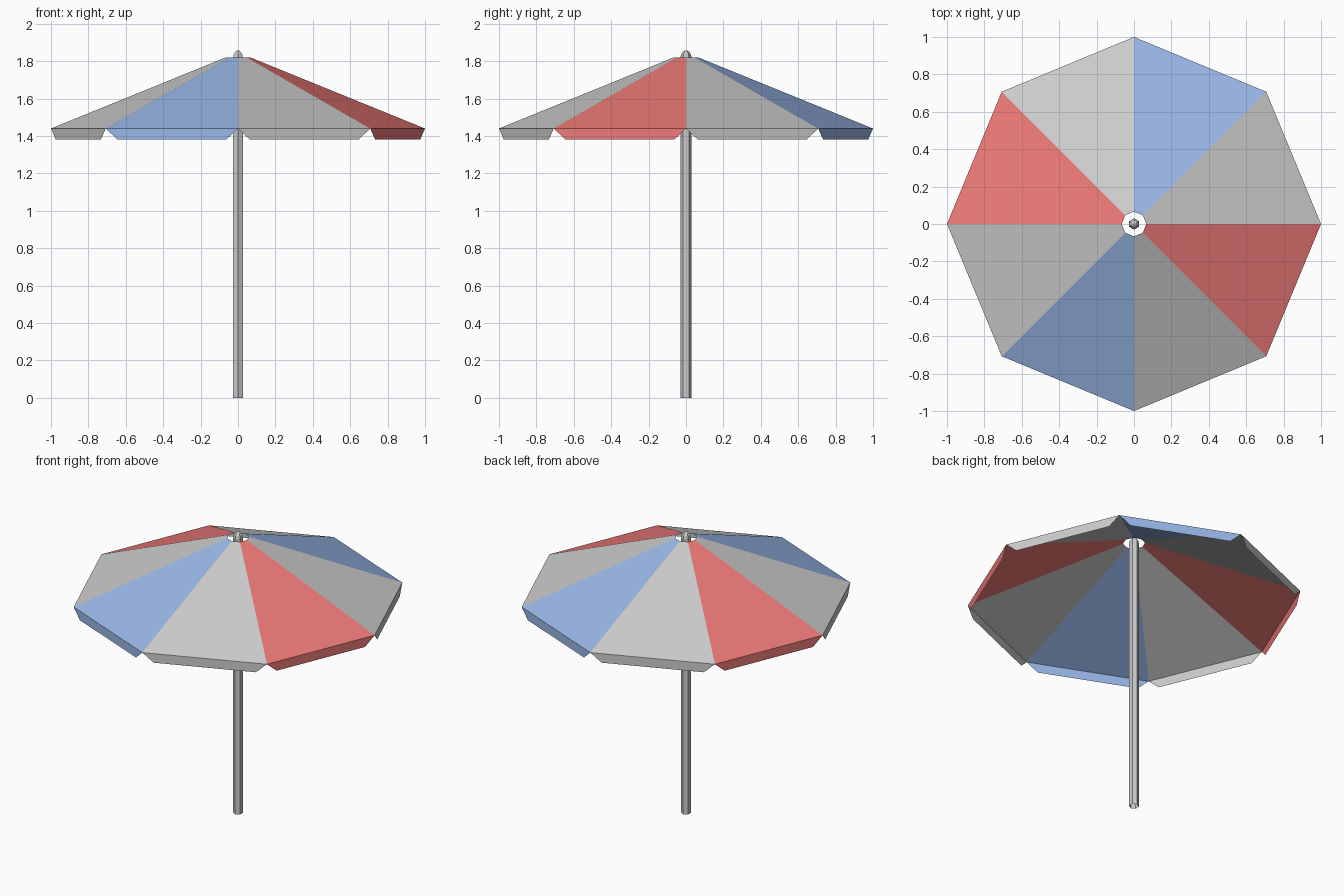
import bpy
from math import sin, cos, radians

if "Cube" in bpy.data.objects:
    bpy.data.objects.remove(bpy.data.objects["Cube"])

SEGMENTS = 8
RIM_R, RIM_Z = 1.0, 1.44
TOP_R, TOP_Z = 0.066, 1.82
FLAP_Z, FLAP_INSET = 1.38, 0.09


def make_object(name, verts, faces, material=None):
    mesh = bpy.data.meshes.new(name)
    mesh.from_pydata(verts, [], faces)
    mesh.update()
    obj = bpy.data.objects.new(name, mesh)
    bpy.context.collection.objects.link(obj)
    if material:
        mesh.materials.append(material)
    return obj


def make_material(name, color):
    mat = bpy.data.materials.new(name)
    mat.diffuse_color = (*color, 1.0)
    mat.use_nodes = True
    mat.node_tree.nodes["Principled BSDF"].inputs["Base Color"].default_value = mat.diffuse_color
    return mat


def polar(radius, degrees, z):
    a = radians(degrees)
    return (radius * cos(a), radius * sin(a), z)


def lathe(name, profile, sides, start, tip=None):
    """Faceted surface of revolution, optionally closed at a tip point."""
    verts = [polar(r, start + 360 * i / sides, z)
             for r, z in profile for i in range(sides)]
    faces = []
    for j in range(len(profile) - 1):
        for i in range(sides):
            k = (i + 1) % sides
            faces.append((j * sides + i, j * sides + k,
                          (j + 1) * sides + k, (j + 1) * sides + i))
    if tip is not None:
        last = (len(profile) - 1) * sides
        verts.append((0, 0, tip))
        faces += [(last + i, last + (i + 1) % sides, len(verts) - 1)
                  for i in range(sides)]
    return make_object(name, verts, faces)


red = make_material("red_fabric", (0.86, 0.20, 0.19))
blue = make_material("blue_fabric", (0.32, 0.48, 0.82))
colors = [None, blue, None, red]

# Canopy panels, each with its hanging tapered flap
for i in range(SEGMENTS):
    a0, a1 = 45 * i, 45 * (i + 1)
    rim0, rim1 = polar(RIM_R, a0, RIM_Z), polar(RIM_R, a1, RIM_Z)
    top0, top1 = polar(TOP_R, a0, TOP_Z), polar(TOP_R, a1, TOP_Z)

    def along(t):
        return (rim0[0] + (rim1[0] - rim0[0]) * t,
                rim0[1] + (rim1[1] - rim0[1]) * t, FLAP_Z)

    verts = [rim0, rim1, top1, top0, along(FLAP_INSET), along(1 - FLAP_INSET)]
    make_object(f"canopy_panel_{i + 1}", verts,
                [(0, 1, 2, 3), (4, 5, 1, 0)], colors[i % 4])

# Six-sided pole
lathe("pole", [(0.03, 0), (0.03, TOP_Z)], 6, 30)

# Rounded finial on top of the pole
lathe("finial", [(0.03, TOP_Z), (0.026, 1.838), (0.015, 1.852)], 6, 30, tip=1.86)
